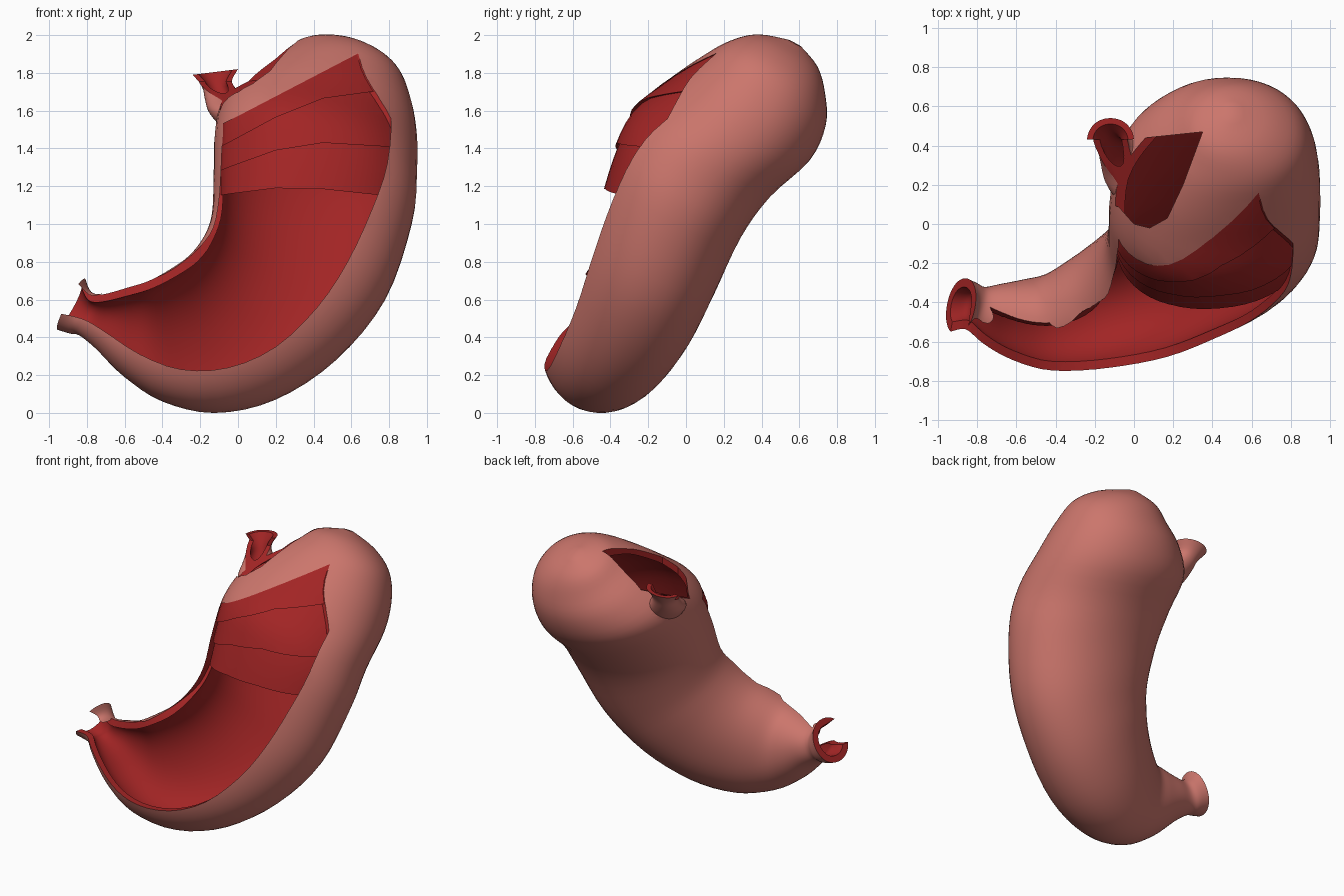
import bpy, bmesh, math
from mathutils import Vector

if "Cube" in bpy.data.objects:
    bpy.data.objects.remove(bpy.data.objects["Cube"])


def material(name, rgb):
    m = bpy.data.materials.new(name)
    m.diffuse_color = (*rgb, 1)
    m.use_nodes = True
    m.node_tree.nodes["Principled BSDF"].inputs["Base Color"].default_value = m.diffuse_color
    return m


MATS = [material("outer pink", (0.60, 0.18, 0.15)), material("inner red", (0.36, 0.018, 0.018))]
helpers = []


def skin(name, rings, mat, helper=True, first_cap=0):
    """Closed solid through a series of equal rings of points."""
    bm = bmesh.new()
    vr = [[bm.verts.new(p) for p in r] for r in rings]
    n = len(vr[0])
    for a, b in zip(vr, vr[1:]):
        for i in range(n):
            j = (i + 1) % n
            bm.faces.new((a[i], a[j], b[j], b[i]))
    caps = [bm.faces.new(vr[0]), bm.faces.new(vr[-1])]
    bmesh.ops.recalc_face_normals(bm, faces=bm.faces)
    for f in bm.faces:
        f.material_index = mat
        f.smooth = True
    caps[0].material_index = max(mat, first_cap)
    caps[1].material_index = 1
    me = bpy.data.meshes.new(name)
    bm.to_mesh(me)
    bm.free()
    ob = bpy.data.objects.new(name, me)
    bpy.context.collection.objects.link(ob)
    for m in MATS:
        me.materials.append(m)
    if helper:
        ob.hide_render = True
        helpers.append(ob)
    return ob


def spline(pts, steps=4):
    out = []
    for k in range(len(pts) - 1):
        p0, p1, p2, p3 = pts[max(k - 1, 0)], pts[k], pts[k + 1], pts[min(k + 2, len(pts) - 1)]
        for s in range(steps):
            t = s / steps
            out.append([0.5 * (2 * b + (c - a) * t + (2 * a - 5 * b + 4 * c - d) * t * t
                               + (3 * b - a - 3 * c + d) * t ** 3)
                        for a, b, c, d in zip(p0, p1, p2, p3)])
    out.append(list(pts[-1]))
    return out


def loft(name, stations, inset, mat, ends="", helper=True, first_cap=0):
    """Station = inner x,z, outer x,z, centre y, half depth, lean in degrees.
    ends: s / e lengthen the start / end, d keeps wall thickness at a dome."""
    st = spline(stations)
    cen = [Vector(((s[0] + s[2]) / 2, s[4], (s[1] + s[3]) / 2)) for s in st]
    rings = []
    for i, s in enumerate(st):
        t = (cen[min(i + 1, len(st) - 1)] - cen[max(i - 1, 0)]).normalized()
        w = Vector((s[2] - s[0], 0, s[3] - s[1]))
        a = max(w.length / 2 - inset, 0.008)
        h = max(s[5] - inset, 0.008)
        w.normalize()
        lean = math.radians(s[6])
        d = Vector((0, -math.cos(lean), 0)) + Vector((-w.z, 0, w.x)) * math.sin(lean)
        c = cen[i].copy()
        if "d" in ends:
            c += t * inset * max(0, 1 - i / 10)
        ring = []
        for k in range(48):
            ang = 2 * math.pi * k / 48
            co, si = math.cos(ang), math.sin(ang)
            ring.append(c + w * a * math.copysign(abs(co) ** 0.95, co)
                        + d * h * math.copysign(abs(si) ** 0.95, si))
        rings.append(ring)
        if "e" in ends and i == len(st) - 1:
            rings.append([p + t * 0.1 for p in ring])
        if "s" in ends and i == 0:
            rings.insert(0, [p - t * 0.1 for p in ring])
    return skin(name, rings, mat, helper, first_cap)


def boolean(ob, other, op):
    m = ob.modifiers.new("cut", "BOOLEAN")
    m.object, m.operation, m.solver, m.use_self = other, op, "EXACT", True
    dg = bpy.context.evaluated_depsgraph_get()
    dg.update()
    me = bpy.data.meshes.new_from_object(ob.evaluated_get(dg))
    ob.modifiers.clear()
    ob.data = me


# stomach bag, from the dome to the flared lower outlet
BAG = [
    (0.47, 1.96, 0.53, 1.955, 0.575, 0.04, 28), (0.31, 1.935, 0.71, 1.895, 0.535, 0.185, 28),
    (0.20, 1.865, 0.85, 1.79, 0.48, 0.29, 28), (0.06, 1.775, 0.915, 1.63, 0.41, 0.375, 28),
    (-0.08, 1.65, 0.945, 1.45, 0.28, 0.43, 28), (-0.12, 1.50, 0.945, 1.25, 0.075, 0.435, 29),
    (-0.125, 1.30, 0.92, 1.00, -0.06, 0.41, 29), (-0.13, 1.08, 0.78, 0.60, -0.18, 0.38, 27),
    (-0.17, 0.95, 0.52, 0.28, -0.28, 0.36, 22), (-0.25, 0.84, 0.20, 0.07, -0.39, 0.34, 20),
    (-0.36, 0.76, -0.12, 0.0, -0.47, 0.30, 14), (-0.47, 0.70, -0.40, 0.06, -0.51, 0.255, 3),
    (-0.58, 0.665, -0.60, 0.19, -0.49, 0.21, -8), (-0.69, 0.635, -0.75, 0.34, -0.46, 0.16, -15),
    (-0.755, 0.63, -0.84, 0.41, -0.435, 0.12, -18), (-0.79, 0.655, -0.89, 0.42, -0.42, 0.125, -15),
    (-0.81, 0.71, -0.955, 0.44, -0.42, 0.145, -10)]
# flared inlet tube at the top
TUBE = [
    (-0.24, 1.79, 0.0, 1.82, 0.42, 0.12, 0), (-0.19, 1.725, -0.03, 1.75, 0.40, 0.09, 0),
    (-0.175, 1.66, 0.02, 1.69, 0.35, 0.11, 0), (-0.15, 1.585, 0.13, 1.63, 0.27, 0.16, 0),
    (-0.06, 1.48, 0.25, 1.55, 0.22, 0.16, 0)]

# window cut in the front: paired points on its inner and outer edges
EDGE = [
    (-.08, .04, 1.53, .64, .12, 1.905), (-.08, .02, 1.47, .76, -.02, 1.80),
    (-.085, -.03, 1.40, .81, -.12, 1.6), (-.09, -.10, 1.28, .79, -.24, 1.32),
    (-.10, -.18, 1.13, .71, -.36, 1.08), (-.13, -.28, .98, .58, -.46, .80),
    (-.20, -.40, .88, .42, -.54, .56), (-.29, -.48, .80, .20, -.64, .35),
    (-.39, -.52, .735, -.05, -.70, .24), (-.49, -.52, .70, -.30, -.72, .23),
    (-.59, -.50, .67, -.52, -.67, .31), (-.69, -.46, .64, -.72, -.57, .44),
    (-.77, -.43, .62, -.83, -.48, .50), (-.82, -.41, .655, -.98, -.44, .53),
    (-.90, -.41, .75, -1.1, -.44, .53)]
front_cutter = skin("front_cutter", [
    [(a, b + 0.02, c), (d, e + 0.04, f), (d, -1.5, f), (a, -1.5, c)]
    for a, b, c, d, e, f in spline(EDGE, 3)], 1)

# opening at the inlet, cut from above with a sloping floor
TOP = [(-.4, .43), (-.03, .43), (.35, .47), (.25, .2), (.17, .03),
       (.08, -.02), (0, 0), (-.08, .09), (-.4, .11)]
top_cutter = skin("top_cutter", [[(x, y, 1.56 + 0.45 * y) for x, y in TOP],
                                 [(x, y, 2.3) for x, y in TOP]], 1)

# hollow wall with both openings
body = loft("stomach_wall", BAG, 0, 0, "d", helper=False)
boolean(body, loft("tube_outside", TUBE, 0, 0, first_cap=1), "UNION")
void = loft("cavity", BAG, 0.045, 1, "de")
boolean(void, loft("tube_cavity", TUBE, 0.03, 1, "s"), "UNION")
for cutter in (void, front_cutter, top_cutter):
    boolean(body, cutter, "DIFFERENCE")
parts = [body]

# three stepped muscle layers across the upper front
LINES = [
    [(-.3, 1.31), (-.05, 1.43), (.2, 1.565), (.45, 1.665), (.78, 1.71), (1.1, 1.72)],
    [(-.3, 1.20), (-.05, 1.30), (.2, 1.39), (.45, 1.43), (.78, 1.41), (1.1, 1.38)],
    [(-.3, 1.12), (-.04, 1.16), (.2, 1.19), (.45, 1.185), (.73, 1.155), (1.1, 1.1)]]
for k, line in enumerate(LINES):
    layer = loft("muscle_layer_%d" % (k + 1), BAG[1:11], 0.005 + 0.015 * k, 1, helper=False)
    outline = line + [(1.1, 2.3), (-.3, 2.3)]
    above = skin("layer_limit", [[(x, y, z) for x, z in outline] for y in (-2, 2)], 1)
    boolean(layer, loft("layer_core", BAG[1:11], 0.02 + 0.015 * k, 1, "se"), "DIFFERENCE")
    boolean(layer, above, "INTERSECT")
    boolean(layer, front_cutter, "INTERSECT")
    parts.append(layer)

for h in helpers:
    bpy.data.objects.remove(h, do_unlink=True)

# smooth shading with sharp cut edges
for ob in parts:
    bpy.ops.object.select_all(action="DESELECT")
    ob.select_set(True)
    bpy.context.view_layer.objects.active = ob
    bpy.ops.object.shade_smooth_by_angle(angle=math.radians(35))
